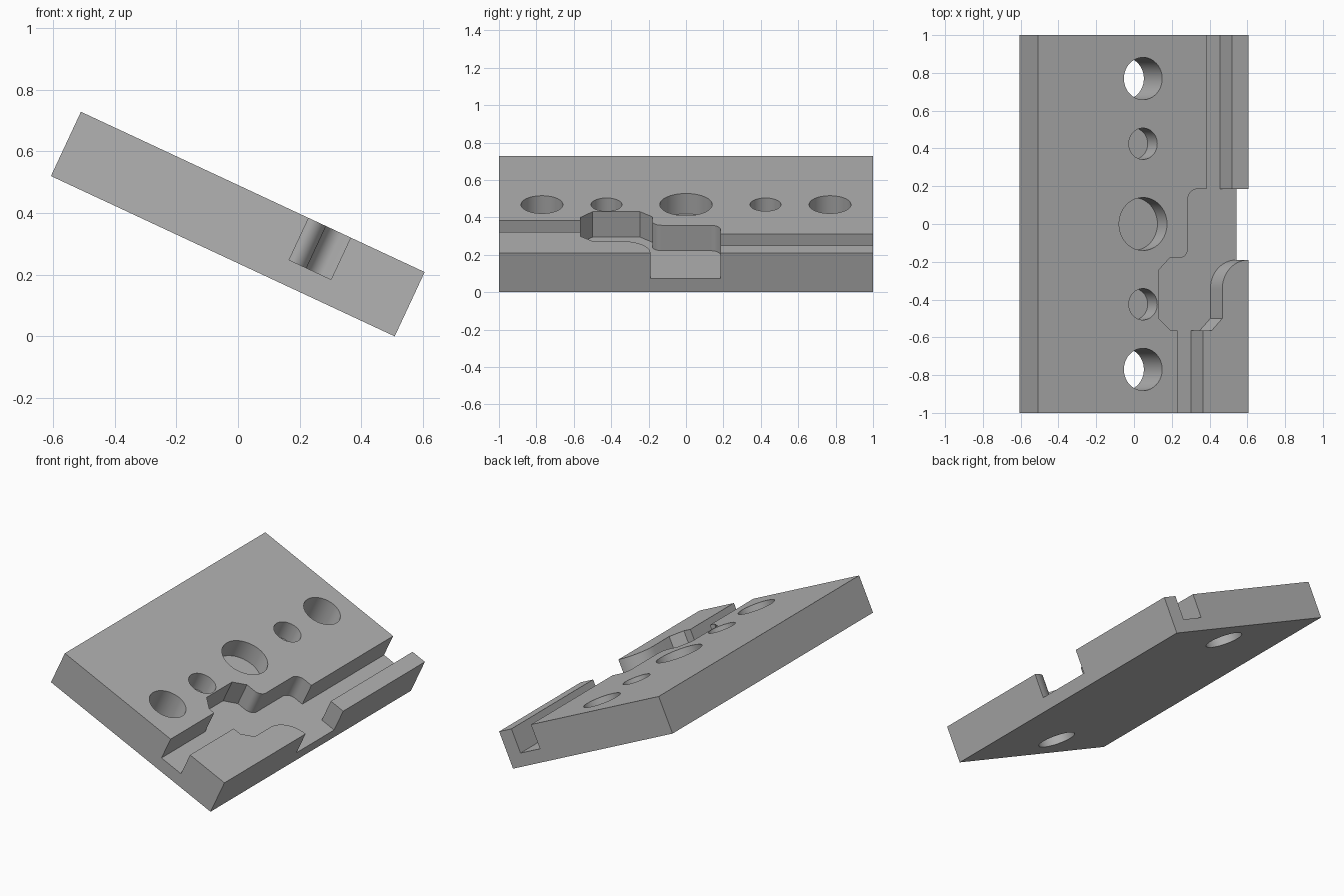
import bpy, bmesh
from math import sin, cos, radians, tau

if "Cube" in bpy.data.objects:
    bpy.data.objects.remove(bpy.data.objects["Cube"], do_unlink=True)

TILT = radians(25)
WIDTH, LENGTH, THICK = 1.23, 2.0, 0.23

steel = bpy.data.materials.new("plain grey")
steel.use_nodes = True
grey = (0.45, 0.45, 0.45, 1)
steel.diffuse_color = grey
steel.node_tree.nodes["Principled BSDF"].inputs["Base Color"].default_value = grey


def arc(cx, cy, r, start, end, steps=12):
    """Points along an arc, angles in degrees."""
    angles = [radians(start + (end - start) * i / steps) for i in range(steps + 1)]
    return [(cx + r * cos(a), cy + r * sin(a)) for a in angles]


def prism(name, outline, bottom, top):
    """Extrude a flat outline between two heights."""
    bm = bmesh.new()
    base = bm.faces.new([bm.verts.new((x, y, bottom)) for x, y in outline])
    side = bmesh.ops.extrude_face_region(bm, geom=[base])["geom"]
    moved = [v for v in side if isinstance(v, bmesh.types.BMVert)]
    bmesh.ops.translate(bm, verts=moved, vec=(0, 0, top - bottom))
    bmesh.ops.recalc_face_normals(bm, faces=bm.faces)
    mesh = bpy.data.meshes.new(name)
    bm.to_mesh(mesh)
    bm.free()
    mesh.materials.append(steel)
    obj = bpy.data.objects.new(name, mesh)
    bpy.context.collection.objects.link(obj)
    return obj


def cut(target, cutter):
    """Subtract a cutter and throw it away."""
    cutter.hide_render = True
    mod = target.modifiers.new("cut", "BOOLEAN")
    mod.operation = "DIFFERENCE"
    mod.solver = "EXACT"
    mod.object = cutter
    bpy.context.view_layer.objects.active = target
    bpy.ops.object.modifier_apply(modifier=mod.name)
    bpy.data.objects.remove(cutter, do_unlink=True)


# Plate, top face at local z = 0
w, l = WIDTH / 2, LENGTH / 2
plate = prism("plate", [(-w, -l), (w, -l), (w, l), (-w, l)], -THICK, 0)

# Two offset slots joined by a stepped pocket that opens on the low edge
channel = [(0.37, 1.1), (0.37, 0.185)]
channel += arc(0.317, 0.13, 0.055, 90, 180)
channel += arc(0.212, -0.13, 0.05, 0, -90)
channel += [(0.155, -0.18), (0.091, -0.245), (0.091, -0.5), (0.163, -0.565)]
channel += [(0.2, -0.565), (0.2, -1.1), (0.35, -1.1), (0.35, -0.565)]
channel += [(0.4, -0.565), (0.463, -0.5)]
channel += arc(w, -0.342, 0.152, 180, 90)
channel += [(0.7, -0.19), (0.7, 0.185), (0.52, 0.185), (0.52, 1.1)]
cut(plate, prism("channel_cutter", channel, -0.15, 0.1))

# Row of holes: outer pair goes through, the others are blind
for y, radius, depth in [(0, 0.14, 0.12), (0.425, 0.083, 0.12), (-0.425, 0.083, 0.12),
                         (0.77, 0.112, 0.4), (-0.77, 0.112, 0.4)]:
    circle = arc(0, y, radius, 0, 360, 48)[:-1]
    cut(plate, prism("hole_cutter", circle, -depth, 0.1))

# Tilt the plate and set it on the ground
plate.rotation_euler = (0, TILT, 0)
plate.location = (0.048, 0, 0.4685)

bpy.ops.object.select_all(action="DESELECT")
plate.select_set(True)
bpy.context.view_layer.objects.active = plate
bpy.ops.object.shade_smooth_by_angle(angle=radians(30))
